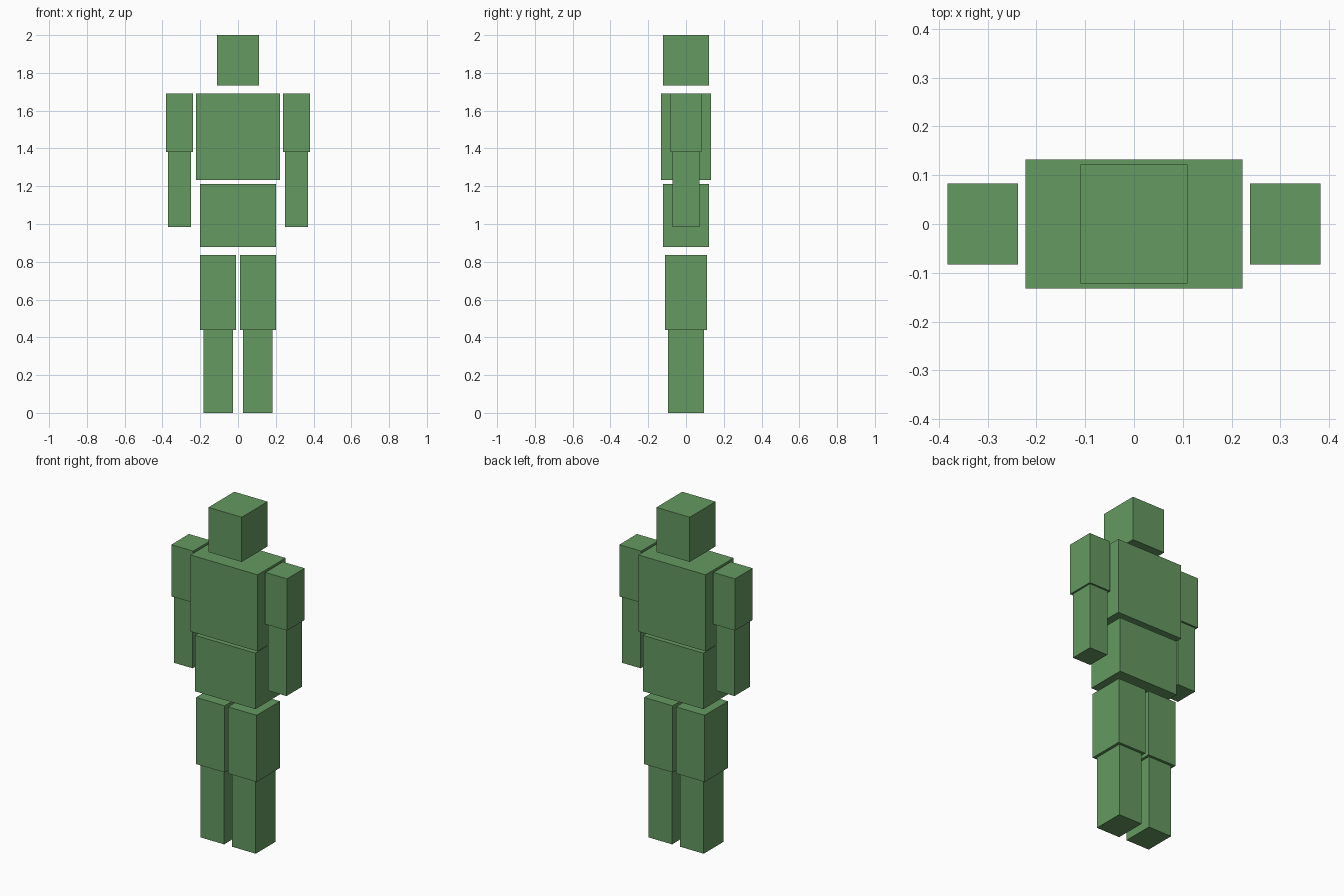
import bpy

if "Cube" in bpy.data.objects:
    bpy.data.objects.remove(bpy.data.objects["Cube"])

green = bpy.data.materials.new("green")
green.diffuse_color = (0.13, 0.32, 0.12, 1)
green.use_nodes = True
green.node_tree.nodes["Principled BSDF"].inputs["Base Color"].default_value = green.diffuse_color


def box(name, x, half_depth, z):
    """Box from x and z ranges, centred on y = 0."""
    bpy.ops.mesh.primitive_cube_add(
        size=1, location=((x[0] + x[1]) / 2, 0, (z[0] + z[1]) / 2))
    obj = bpy.context.object
    obj.name = name
    obj.scale = (x[1] - x[0], 2 * half_depth, z[1] - z[0])
    bpy.ops.object.transform_apply(location=False, rotation=False, scale=True)
    obj.data.materials.append(green)


# Head and body
box("head", (-0.11, 0.11), 0.122, (1.733, 2.0))
box("chest", (-0.222, 0.222), 0.132, (1.233, 1.69))
box("hips", (-0.2, 0.2), 0.121, (0.878, 1.212))

# Limbs, mirrored left and right
limbs = [
    ("upper_arm", 0.238, 0.382, 0.083, (1.381, 1.69)),
    ("forearm", 0.249, 0.371, 0.072, (0.983, 1.381)),
    ("thigh", 0.011, 0.2, 0.11, (0.439, 0.837)),
    ("shin", 0.026, 0.183, 0.094, (0.0, 0.439)),
]
for name, inner, outer, half_depth, z in limbs:
    box("left_" + name, (inner, outer), half_depth, z)
    box("right_" + name, (-outer, -inner), half_depth, z)
